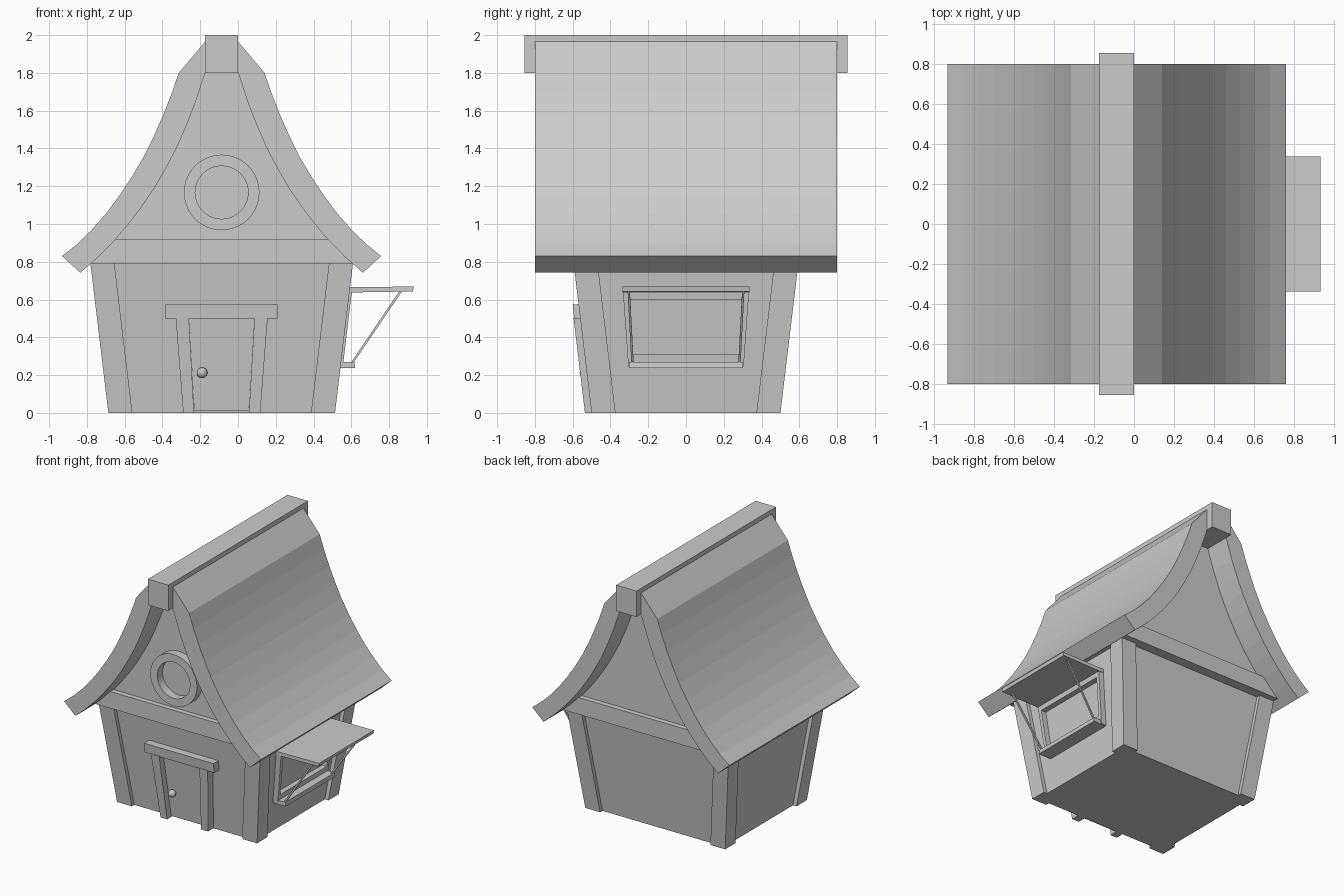
import bpy, bmesh
from math import sin, cos, pi
from mathutils import Vector

if "Cube" in bpy.data.objects:
    bpy.data.objects.remove(bpy.data.objects["Cube"])

CX = -0.0865         # house centre line in x
SLOPE = 0.12         # outward lean of the walls


def mesh(name, verts, faces):
    me = bpy.data.meshes.new(name)
    me.from_pydata([tuple(v) for v in verts], [], faces)
    bm = bmesh.new()
    bm.from_mesh(me)
    bmesh.ops.recalc_face_normals(bm, faces=bm.faces)
    bm.to_mesh(me)
    bm.free()
    ob = bpy.data.objects.new(name, me)
    bpy.context.collection.objects.link(ob)
    return ob


def loft(name, a, b):
    """Solid between two matching loops."""
    n = len(a)
    sides = [(i, (i + 1) % n, n + (i + 1) % n, n + i) for i in range(n)]
    return mesh(name, list(a) + list(b), [tuple(range(n))[::-1], tuple(range(n, 2 * n))] + sides)


def extrude_y(name, profile, y):
    """x-z profile, relative to the house centre, extruded from -y to y."""
    return loft(name, [(CX + x, -y, z) for x, z in profile], [(CX + x, y, z) for x, z in profile])


def mirrored(half):
    return half + [(-x, z) for x, z in reversed(half)]


def rect(x0, x1, y0, y1, z):
    return [(x0, y0, z), (x1, y0, z), (x1, y1, z), (x0, y1, z)]


def front_slab(name, bottom, top, z0, z1, out, depth=0.12):
    """Panel leaning with the front wall; bottom/top are x ranges."""
    def loop(r, z):
        y = -(0.5 + SLOPE * z)
        return rect(r[0], r[1], y - out, y + depth, z)
    return loft(name, loop(bottom, z0), loop(top, z1))


def side_slab(name, bottom, top, z0, z1, out, depth=0.12):
    """Panel leaning with the right wall; bottom/top are y ranges."""
    def loop(r, z):
        x = CX + 0.6 + SLOPE * z
        return rect(x - depth, x + out, r[0], r[1], z)
    return loft(name, loop(bottom, z0), loop(top, z1))


# Walls and corner posts
def wall_loop(z):
    hx, hy = 0.57 + SLOPE * z, 0.47 + SLOPE * z
    return rect(CX - hx, CX + hx, -hy, hy, z)


loft("walls", wall_loop(0), wall_loop(0.85))

for sx in (-1, 1):
    for sy in (-1, 1):
        def post_loop(z):
            hx, hy = 0.6 + SLOPE * z, 0.5 + SLOPE * z
            return rect(CX + sx * (hx - 0.127), CX + sx * hx, sy * (hy - 0.127), sy * hy, z)
        loft("corner_post", post_loop(0), post_loop(0.795))

# Roof shell, gable walls, cross beam and ridge
outer = [(0.845, 0.83), (0.765, 0.894), (0.69, 0.967), (0.615, 1.052), (0.545, 1.145), (0.48, 1.243),
         (0.415, 1.352), (0.36, 1.463), (0.31, 1.576), (0.265, 1.69), (0.227, 1.8), (0.0875, 1.965)]
inner = [(0.748, 0.742), (0.655, 0.823), (0.565, 0.915), (0.49, 1.003), (0.42, 1.095), (0.355, 1.192),
         (0.295, 1.295), (0.237, 1.405), (0.187, 1.52), (0.14, 1.64), (0.0875, 1.8)]
extrude_y("roof", mirrored(outer) + [(-x, z) for x, z in inner] + inner[::-1], 0.8)
extrude_y("gable", mirrored(inner[2:]), 0.6)
extrude_y("gable_beam", mirrored([(0.695, 0.79), (0.565, 0.92)]), 0.64)
extrude_y("ridge_beam", mirrored([(0.0875, 1.8), (0.0875, 2.0)]), 0.855)

# Round gable window ring
N = 40
section = [(0.2, -0.58), (0.2, -0.665), (0.14, -0.665), (0.14, -0.58)]
verts = [(CX + r * cos(2 * pi * i / N), y, 1.167 + r * sin(2 * pi * i / N))
         for i in range(N) for r, y in section]
faces = [(4 * i + j, 4 * i + (j + 1) % 4, 4 * ((i + 1) % N) + (j + 1) % 4, 4 * ((i + 1) % N) + j)
         for i in range(N) for j in range(4)]
mesh("round_window_frame", verts, faces)

# Door, jambs, lintel and knob
front_slab("door", (-0.232, 0.058), (-0.26, 0.087), 0.01, 0.505, -0.015)
front_slab("door_jamb", (-0.29, -0.233), (-0.33, -0.26), 0, 0.505, 0.035)
front_slab("door_jamb", (0.058, 0.118), (0.087, 0.157), 0, 0.505, 0.035)
loft("door_lintel", rect(-0.385, 0.21, -0.592, -0.48, 0.5), rect(-0.385, 0.21, -0.6, -0.48, 0.575))
bpy.ops.mesh.primitive_uv_sphere_add(segments=20, ring_count=12, radius=0.028, location=(-0.19, -0.535, 0.212))
bpy.context.object.name = "door_knob"
bpy.ops.object.shade_smooth()

# Shop window on the right wall: frame, sill, awning and struts
side_slab("window_rail_low", (-0.305, 0.305), (-0.31, 0.31), 0.245, 0.31, 0.012)
side_slab("window_rail_top", (-0.33, 0.33), (-0.335, 0.335), 0.6, 0.665, 0.012)
for s in (-1, 1):
    side_slab("window_stile", sorted((s * 0.28, s * 0.305)), sorted((s * 0.305, s * 0.335)), 0.245, 0.66, 0.012)
loft("window_sill", rect(0.5, 0.62, -0.302, 0.302, 0.238), rect(0.5, 0.617, -0.302, 0.302, 0.27))
awning = [(0.56, 0.637), (0.926, 0.643), (0.931, 0.669), (0.56, 0.665)]
loft("awning", [(x, -0.336, z) for x, z in awning], [(x, 0.336, z) for x, z in awning])
for s in (-1, 1):
    a, b = Vector((0.602, s * 0.283, 0.262)), Vector((0.862, s * 0.303, 0.645))
    d = (b - a).normalized()
    u = d.cross(Vector((0, 1, 0))).normalized() * 0.006
    v = d.cross(u).normalized() * 0.006
    ring = [u + v, u - v, -u - v, v - u]
    loft("awning_strut", [a + r for r in ring], [b + r for r in ring])
